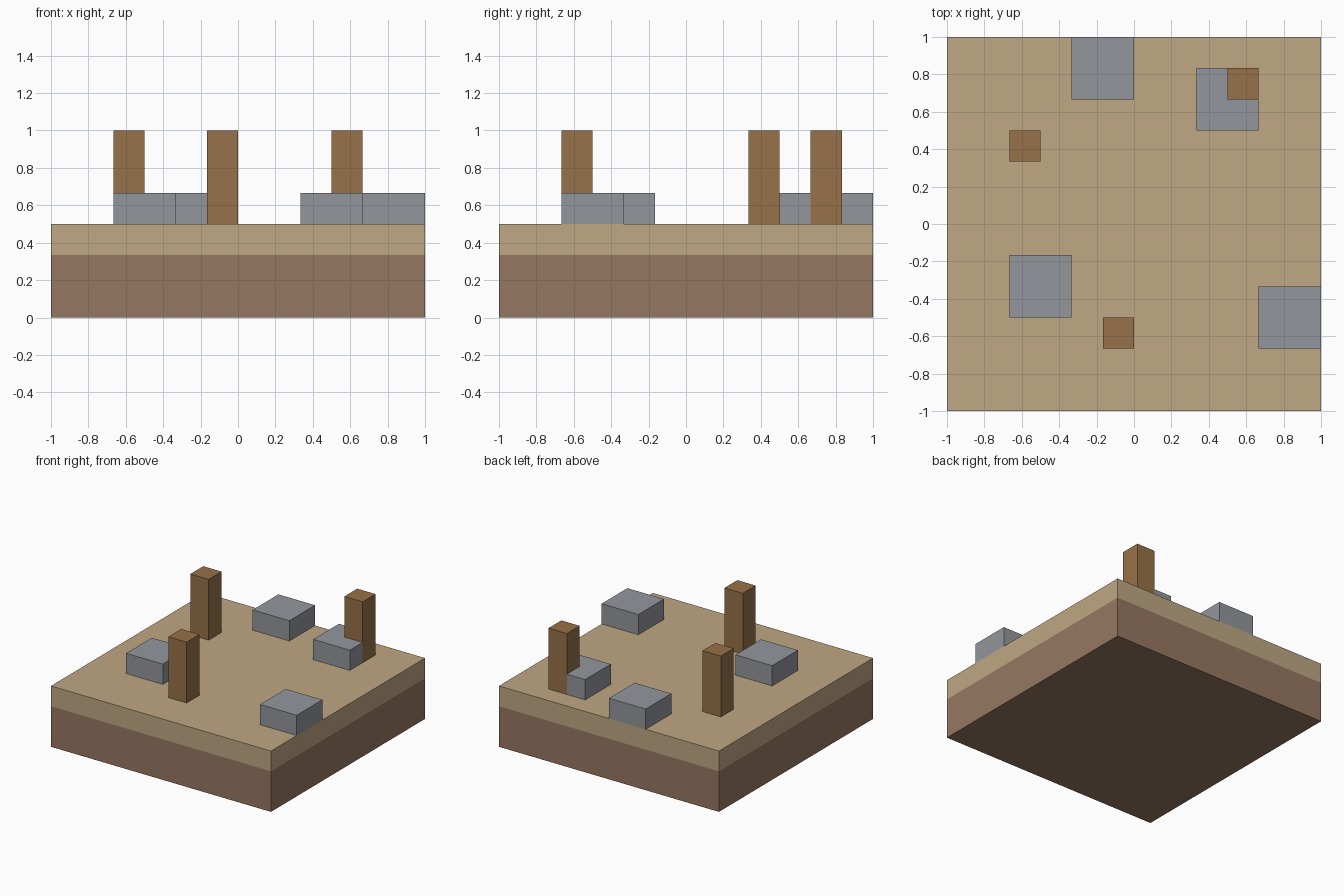
import bpy
import bmesh

if "Cube" in bpy.data.objects:
    bpy.data.objects.remove(bpy.data.objects["Cube"])

U = 1 / 6  # one block of the 12 x 12 x 6 block grid


def material(name, rgb):
    m = bpy.data.materials.new(name)
    m.diffuse_color = [(c / 255) ** 2.2 for c in rgb] + [1]
    m.use_nodes = True
    m.node_tree.nodes["Principled BSDF"].inputs["Base Color"].default_value = m.diffuse_color
    return m


SAND = material("sand", (190, 166, 130))
DIRT = material("dirt", (148, 119, 97))
STONE = material("stone", (145, 149, 155))
WOOD = material("wood", (150, 113, 75))


def prism(name, outline, z0, z1, mat):
    """Extrude a counter-clockwise outline, all measured in blocks."""
    bm = bmesh.new()
    face = bm.faces.new([bm.verts.new((x * U, y * U, z0 * U)) for x, y in outline])
    top = bmesh.ops.extrude_face_region(bm, geom=[face], use_keep_orig=True)["geom"]
    bmesh.ops.translate(bm, vec=(0, 0, (z1 - z0) * U),
                        verts=[g for g in top if isinstance(g, bmesh.types.BMVert)])
    bmesh.ops.recalc_face_normals(bm, faces=bm.faces[:])
    mesh = bpy.data.meshes.new(name)
    bm.to_mesh(mesh)
    bm.free()
    mesh.materials.append(mat)
    bpy.context.collection.objects.link(bpy.data.objects.new(name, mesh))


def square(x, y, s):
    return [(x, y), (x + s, y), (x + s, y + s), (x, y + s)]


# Ground layers
prism("dirt_layer", square(-6, -6, 12), 0, 2, DIRT)
prism("sand_layer", square(-6, -6, 12), 2, 3, SAND)

# Flat square rocks
for i, (x, y) in enumerate([(-2, 4), (-4, -3), (4, -4)], 1):
    prism(f"rock_{i}", square(x, y, 2), 3, 4, STONE)

# Rock with one corner taken by a post
prism("notched_rock", [(2, 3), (4, 3), (4, 4), (3, 4), (3, 5), (2, 5)], 3, 4, STONE)

# Wooden posts
for i, (x, y) in enumerate([(-4, 2), (-1, -4), (3, 4)], 1):
    prism(f"post_{i}", square(x, y, 1), 3, 6, WOOD)
